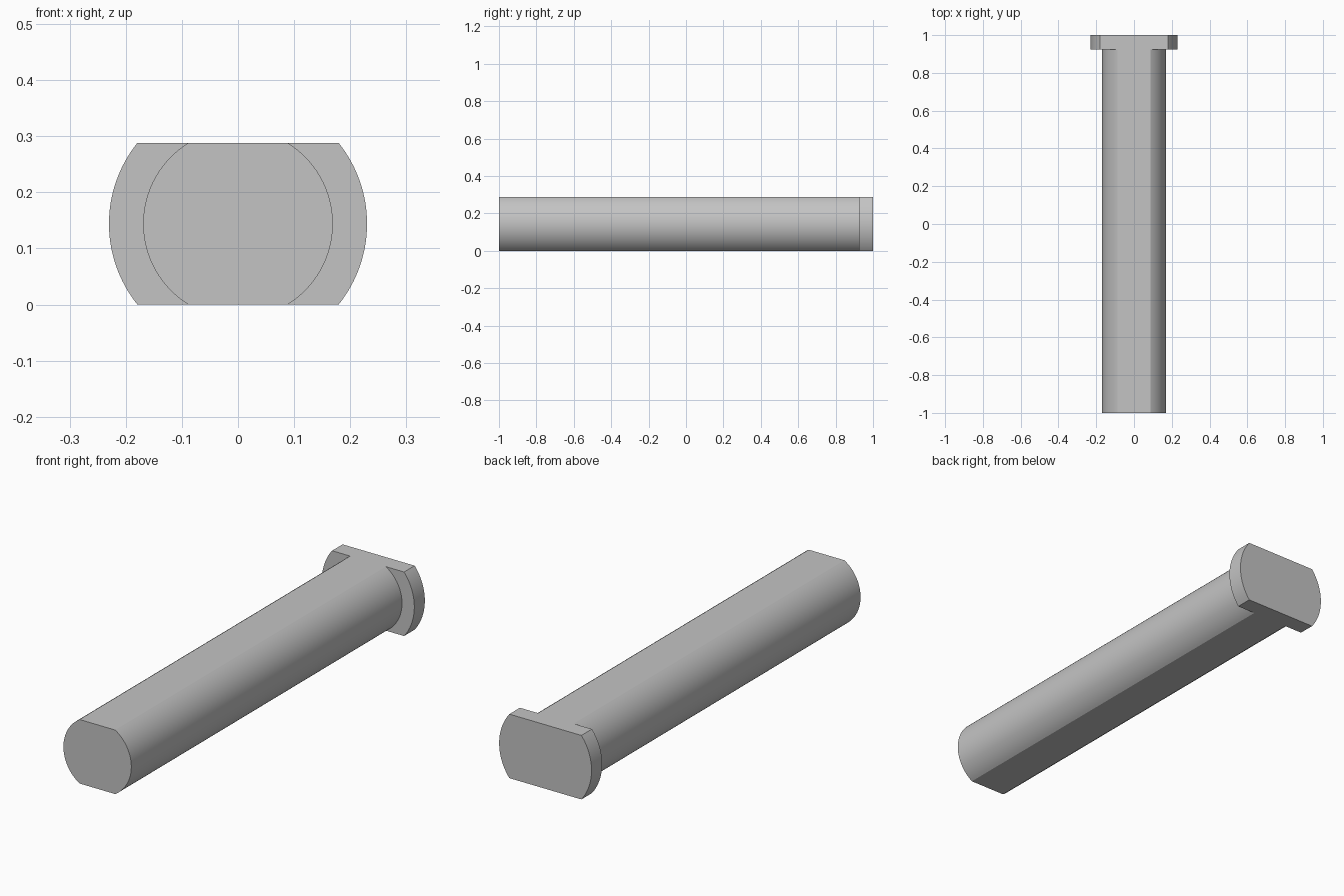
import bpy
import bmesh
from math import asin, sin, cos, radians

if "Cube" in bpy.data.objects:
    bpy.data.objects.remove(bpy.data.objects["Cube"])

HALF_HEIGHT = 0.144    # distance from the axis to each flat
SHAFT_RADIUS = 0.169
HEAD_RADIUS = 0.23
HEAD_FRONT = 0.925
STEPS = 32             # segments along each rounded side

steel = bpy.data.materials.new("plain grey")
steel.use_nodes = True
grey = (0.55, 0.55, 0.55, 1)
steel.diffuse_color = grey
steel.node_tree.nodes["Principled BSDF"].inputs["Base Color"].default_value = grey

bm = bmesh.new()


def section(radius, y):
    """Circle cut by two flats: right arc going up, then left arc going down."""
    limit = asin(HALF_HEIGHT / radius)
    angles = [limit * (2 * i / STEPS - 1) for i in range(STEPS + 1)]
    arc = [(radius * cos(a), radius * sin(a)) for a in angles]
    outline = arc + [(-x, z) for x, z in reversed(arc)]
    return [bm.verts.new((x, y, z + HALF_HEIGHT)) for x, z in outline]


# Shaft, shoulder and head as one stepped solid
rings = [section(SHAFT_RADIUS, -1), section(SHAFT_RADIUS, HEAD_FRONT),
         section(HEAD_RADIUS, HEAD_FRONT), section(HEAD_RADIUS, 1)]
bm.faces.new(rings[0])
bm.faces.new(rings[-1])

# Rounded sides and the two crescent shoulders
for a, b in zip(rings, rings[1:]):
    for start in (0, STEPS + 1):
        for i in range(start, start + STEPS):
            bm.faces.new((a[i], a[i + 1], b[i + 1], b[i]))

# T-shaped flats shared by shaft and head, top and bottom
for i, j in ((STEPS, STEPS + 1), (2 * STEPS + 1, 0)):
    bm.faces.new([r[i] for r in rings] + [r[j] for r in reversed(rings)])

bmesh.ops.recalc_face_normals(bm, faces=bm.faces)
mesh = bpy.data.meshes.new("flatted_pin")
bm.to_mesh(mesh)
bm.free()
mesh.materials.append(steel)

pin = bpy.data.objects.new("flatted_pin", mesh)
bpy.context.collection.objects.link(pin)
bpy.ops.object.select_all(action='DESELECT')
pin.select_set(True)
bpy.context.view_layer.objects.active = pin
bpy.ops.object.shade_smooth_by_angle(angle=radians(25))
